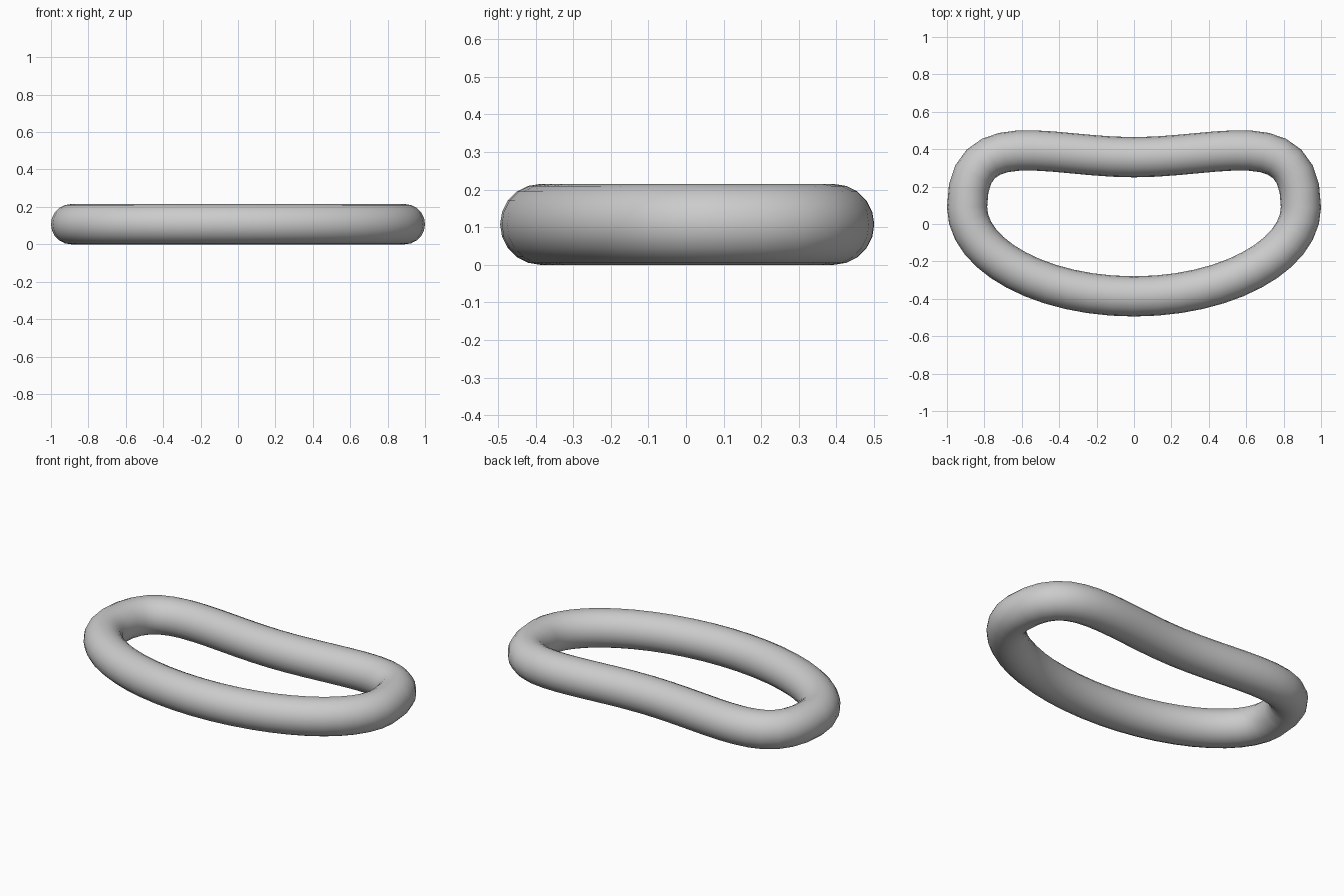
import bpy

if "Cube" in bpy.data.objects:
    bpy.data.objects.remove(bpy.data.objects["Cube"])

R = 0.1075  # tube radius

# Closed kidney-shaped path: (point, left handle, right handle)
knots = [
    ((0, -0.387), (-0.49, -0.387), (0.49, -0.387)),
    ((0.8925, 0.09), (0.8925, -0.17), (0.8925, 0.54)),
    ((0, 0.357), (0.467, 0.357), (-0.467, 0.357)),
    ((-0.8925, 0.09), (-0.8925, 0.54), (-0.8925, -0.17)),
]
curve = bpy.data.curves.new("ring_tube", 'CURVE')
curve.dimensions = '3D'
curve.resolution_u = 12
curve.bevel_depth = R
curve.bevel_resolution = 8
spline = curve.splines.new('BEZIER')
spline.bezier_points.add(len(knots) - 1)
spline.use_cyclic_u = True
for bp, (co, left, right) in zip(spline.bezier_points, knots):
    bp.handle_left_type = bp.handle_right_type = 'FREE'
    bp.co = (*co, R)
    bp.handle_left = (*left, R)
    bp.handle_right = (*right, R)

# Round tube swept along the path, as a smooth mesh
ring = bpy.data.objects.new("ring_tube", curve)
bpy.context.collection.objects.link(ring)
bpy.context.view_layer.objects.active = ring
ring.select_set(True)
bpy.ops.object.convert(target='MESH')
bpy.ops.object.shade_smooth()
